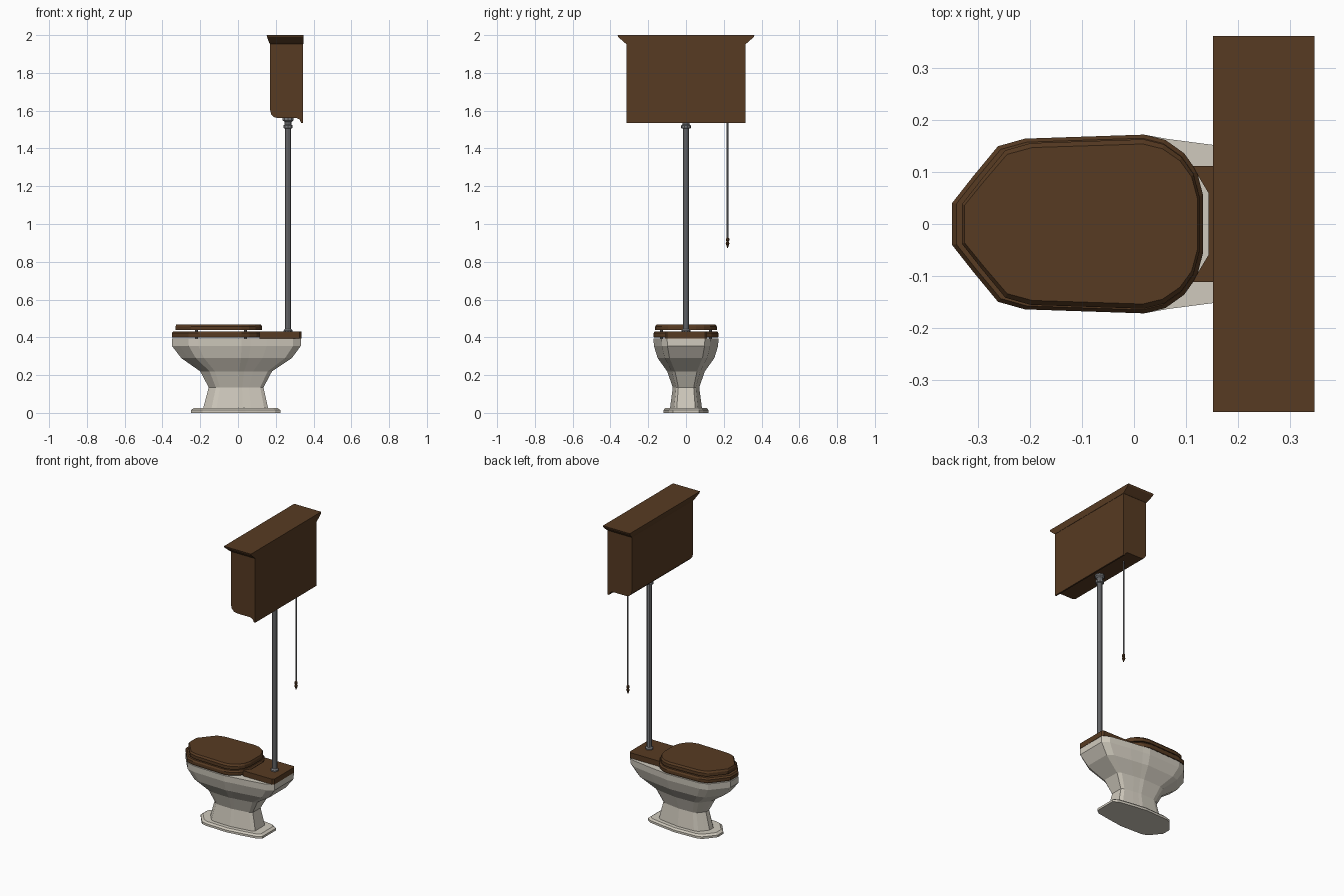
import bpy, bmesh, math

if "Cube" in bpy.data.objects:
    bpy.data.objects.remove(bpy.data.objects["Cube"])


def material(name, rgb):
    m = bpy.data.materials.new(name)
    m.diffuse_color = (*rgb, 1)
    m.use_nodes = True
    m.node_tree.nodes["Principled BSDF"].inputs["Base Color"].default_value = m.diffuse_color
    return m


WOOD = material("dark wood", (0.095, 0.043, 0.016))
CHINA = material("white china", (0.63, 0.59, 0.51))
METAL = material("grey metal", (0.2, 0.205, 0.215))


def loft(name, rings, mat, closed=False):
    """Skin a stack of rings; cap both ends, or join last to first."""
    bm = bmesh.new()
    rows = [[bm.verts.new(p) for p in r] for r in rings]
    n = len(rows[0])
    pairs = list(zip(rows, rows[1:]))
    if closed:
        pairs.append((rows[-1], rows[0]))
    else:
        bm.faces.new(rows[0])
        bm.faces.new(rows[-1])
    for a, b in pairs:
        for i in range(n):
            j = (i + 1) % n
            bm.faces.new((a[i], a[j], b[j], b[i]))
    bmesh.ops.recalc_face_normals(bm, faces=bm.faces)
    me = bpy.data.meshes.new(name)
    bm.to_mesh(me)
    bm.free()
    me.materials.append(mat)
    ob = bpy.data.objects.new(name, me)
    bpy.context.collection.objects.link(ob)
    return ob


def mirrored(half):
    return half + [(x, -y) for x, y in reversed(half)]


def fit(shape, x0, x1, hw, z):
    """Place a -1..1 outline between x0 and x1 with half width hw."""
    c, h = (x0 + x1) / 2, (x1 - x0) / 2
    return [(c + u * h, v * hw, z) for u, v in shape]


def turned(name, x, y, profile, sides, mat):
    rings = [[(x + r * math.cos(2 * math.pi * (i + .5) / sides),
               y + r * math.sin(2 * math.pi * (i + .5) / sides), z)
              for i in range(sides)] for r, z in profile]
    return loft(name, rings, mat)


# Bowl: stacked sections, over the rim and down into the basin
BOWL = mirrored([(-1, .23), (-.88, .53), (-.74, .86), (-.59, .95), (.08, 1),
                 (.22, .95), (.47, .885), (.88, .75), (1, .58)])
loft("bowl", [fit(BOWL, *s) for s in [
    (-.185, .16, .085, .022), (-.155, .135, .07, .135), (-.2, .18, .1, .22),
    (-.3, .285, .15, .29), (-.35, .333, .17, .355), (-.35, .333, .172, .395),
    (-.28, .11, .11, .395), (-.25, .09, .095, .32), (-.14, .07, .05, .23)]], CHINA)

# Foot plate
loft("foot", [fit(BOWL, *s) for s in [
    (-.25, .225, .12, 0), (-.25, .225, .12, .014), (-.235, .21, .11, .025)]], CHINA)

# Seat ring and lid
OVAL = mirrored([(-1, .235), (-.835, .53), (-.635, .87), (-.42, .955), (.53, 1),
                 (.7, .94), (.85, .79), (.95, .59), (1, .32)])
loft("seat", [fit(OVAL, *s) for s in [
    (-.348, .13, .17, .40), (-.35, .133, .172, .408), (-.35, .133, .172, .422),
    (-.342, .126, .165, .432), (-.27, .07, .105, .432), (-.27, .07, .105, .40)]],
    WOOD, closed=True)
loft("lid", [fit(OVAL, *s) for s in [
    (-.331, .126, .163, .438), (-.331, .126, .163, .458),
    (-.326, .122, .154, .469)]], WOOD)

# Small bumpers hold seat and lid apart
for sx in (-.22, .04):
    for sy in (-.13, .13):
        turned("bumper", sx, sy, [(.008, .394), (.008, .44)], 8, METAL)

# Wooden deck behind the seat, its front edge hollowed around the seat
deck = mirrored([(.143, .06), (.125, .09), (.113, .112), (.325, .112), (.335, .1)])
loft("deck", [[(x, y, z) for x, y in deck] for z in (.395, .43)], WOOD)

# Cistern: side profile extruded along y
side = [(.345, 1.97), (.17, 1.97), (.17, 1.605), (.175, 1.582), (.19, 1.566),
        (.215, 1.56), (.312, 1.56), (.327, 1.552), (.335, 1.534), (.345, 1.534)]
loft("cistern", [[(x, y, z) for x, z in side] for y in (-.315, .315)], WOOD)

# Flared crown, flush with the wall at the back
loft("crown", [[(f, -w, z), (.347, -w, z), (.347, w, z), (f, w, z)]
               for f, w, z in [(.169, .316, 1.953), (.165, .325, 1.96),
                               (.154, .358, 1.989), (.152, .362, 2.0)]], WOOD)

# Flush pipe with collars
turned("flush_pipe", .265, 0, [
    (.024, .43), (.024, .437), (.017, .445), (.017, 1.505), (.026, 1.508),
    (.026, 1.522), (.019, 1.526), (.019, 1.54), (.03, 1.549), (.03, 1.562)], 10, METAL)

# Pull chain and handle
turned("pull_chain", .265, .22, [(.0045, .92), (.0045, 1.562)], 6, METAL)
turned("pull_handle", .265, .22, [
    (.004, .928), (.01, .922), (.01, .912), (.006, .907), (.011, .898),
    (.006, .884), (.002, .874)], 8, WOOD)
